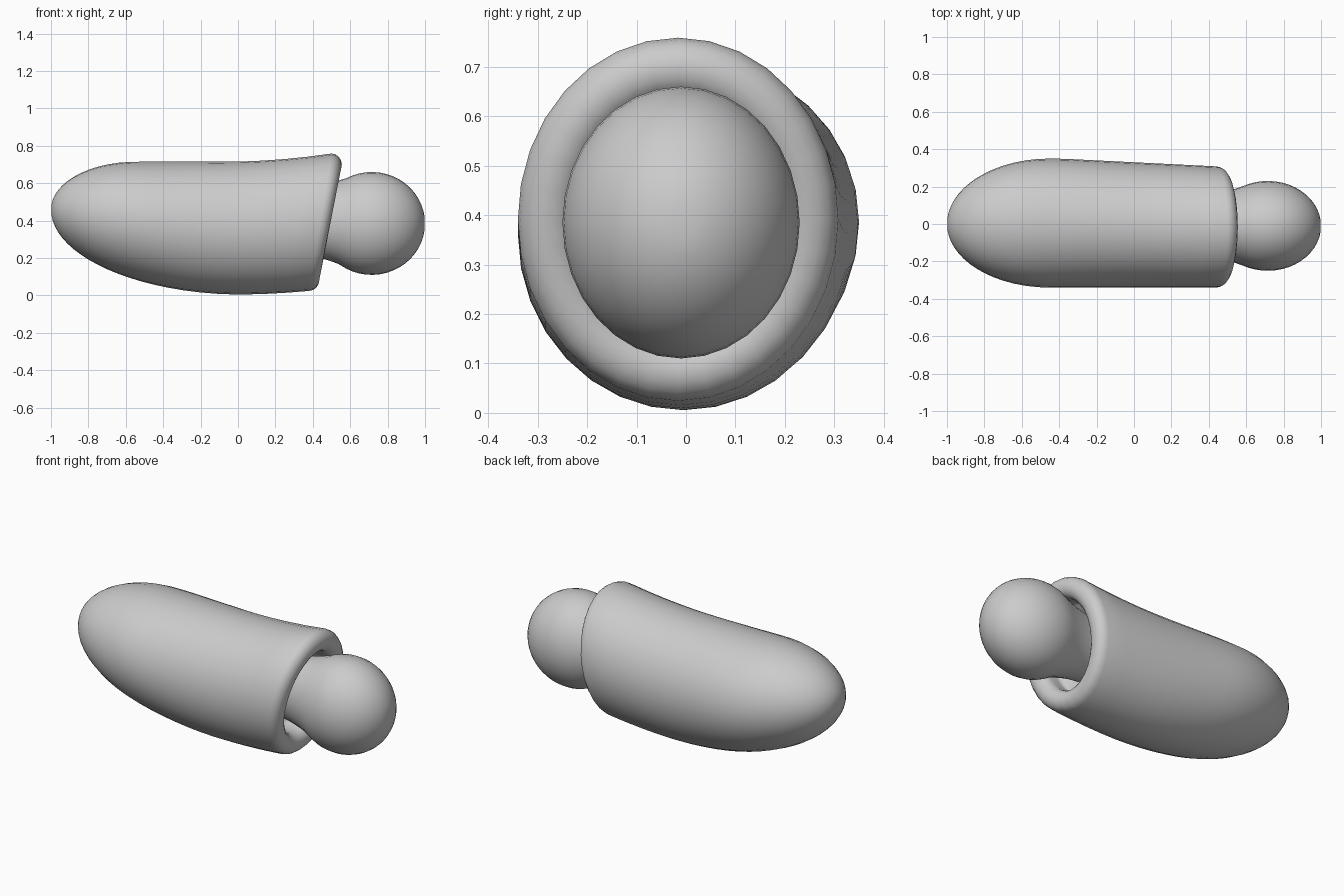
import bpy
import bmesh
import math
from mathutils import Vector

cube = bpy.data.objects.get("Cube")
if cube:
    bpy.data.objects.remove(cube)

grey = bpy.data.materials.new("plain grey")
grey.use_nodes = True
colour = (0.6, 0.6, 0.6, 1)
grey.diffuse_color = colour
grey.node_tree.nodes["Principled BSDF"].inputs["Base Color"].default_value = colour

SIDES = 32


def dome(x, length):
    """Growth from nothing at the tip to full size after the given length."""
    remaining = max(0, 1 - (x + 1) / length)
    return math.sqrt(1 - remaining ** 2)


def ring(x, lean, top, bottom, right, left):
    """Leaning elliptical cross-section given by its four extremes."""
    centre = Vector((x, (left + right) / 2, (top + bottom) / 2))
    side = Vector((0, (left - right) / 2, 0))
    up = Vector((lean, 0, (top - bottom) / 2))
    angles = [math.tau * i / SIDES for i in range(SIDES)]
    return [centre + side * math.cos(a) + up * math.sin(a) for a in angles]


def loft(name, sections):
    """Skin the cross-sections into one closed smooth surface."""
    bm = bmesh.new()
    rings = [[bm.verts.new(point) for point in section] for section in sections]
    for near, far in zip(rings, rings[1:]):
        for i in range(SIDES):
            bm.faces.new((near[i - 1], near[i], far[i], far[i - 1]))
    bm.faces.new(rings[0])
    bm.faces.new(rings[-1])
    bmesh.ops.recalc_face_normals(bm, faces=bm.faces)
    mesh = bpy.data.meshes.new(name)
    bm.to_mesh(mesh)
    bm.free()
    mesh.materials.append(grey)
    mesh.shade_smooth()
    obj = bpy.data.objects.new(name, mesh)
    bpy.context.collection.objects.link(obj)


# Sleeve wall: rounded tip, upturned top edge, increasingly slanted sections
sections = []
wall_steps = 24
for step in range(1, wall_steps + 1):
    t = step / wall_steps
    x = -1 + 1.44 * t ** 2
    lean = 0.06 * t ** 4
    width = dome(x, 0.55)
    top = 0.46 + 0.255 * dome(x, 0.45) + 0.15 * max(0, x + 0.1) ** 2
    bottom = 0.46 - 0.455 * dome(x, 1.05) + 0.1 * max(0, x) ** 2
    right = -0.34 * width
    left = 0.35 * width - 0.05 * max(0, x + 0.4)
    sections.append(ring(x, lean, top, bottom, right, left))

# Rolled rim, turning inwards from the end of the wall
roll_steps = 8
for step in range(1, roll_steps + 1):
    a = math.pi * step / roll_steps
    inset = 0.06 * (1 - math.cos(a))
    forward = 0.055 * math.sin(a)
    sections.append(ring(x + forward, lean, top - inset, bottom + inset,
                         right + inset, left - inset))

# Recess wall running back to its floor
for depth in (0.05, 0.1):
    sections.append(ring(x - depth, lean, top - inset, bottom + inset,
                         right + inset, left - inset))
loft("sleeve", sections)

# Neck flaring out from the recess
sections = []
neck_steps = 6
for step in range(neck_steps):
    t = step / neck_steps
    height = 0.18 + 0.06 * t ** 2
    width = 0.88 * height
    middle = 0.4 - 0.01 * t
    sections.append(ring(0.3 + 0.28 * t, 0, middle + height, middle - height,
                         -width - 0.01, width - 0.01))

# Round ball on the end of the neck
ball_steps = 16
for step in range(ball_steps):
    a = math.radians(118) * (1 - step / ball_steps)
    height = 0.275 * math.sin(a)
    width = 0.24 * math.sin(a)
    sections.append(ring(0.715 + 0.285 * math.cos(a), 0, 0.385 + height, 0.385 - height,
                         -width - 0.01, width - 0.01))
loft("neck_and_ball", sections)
